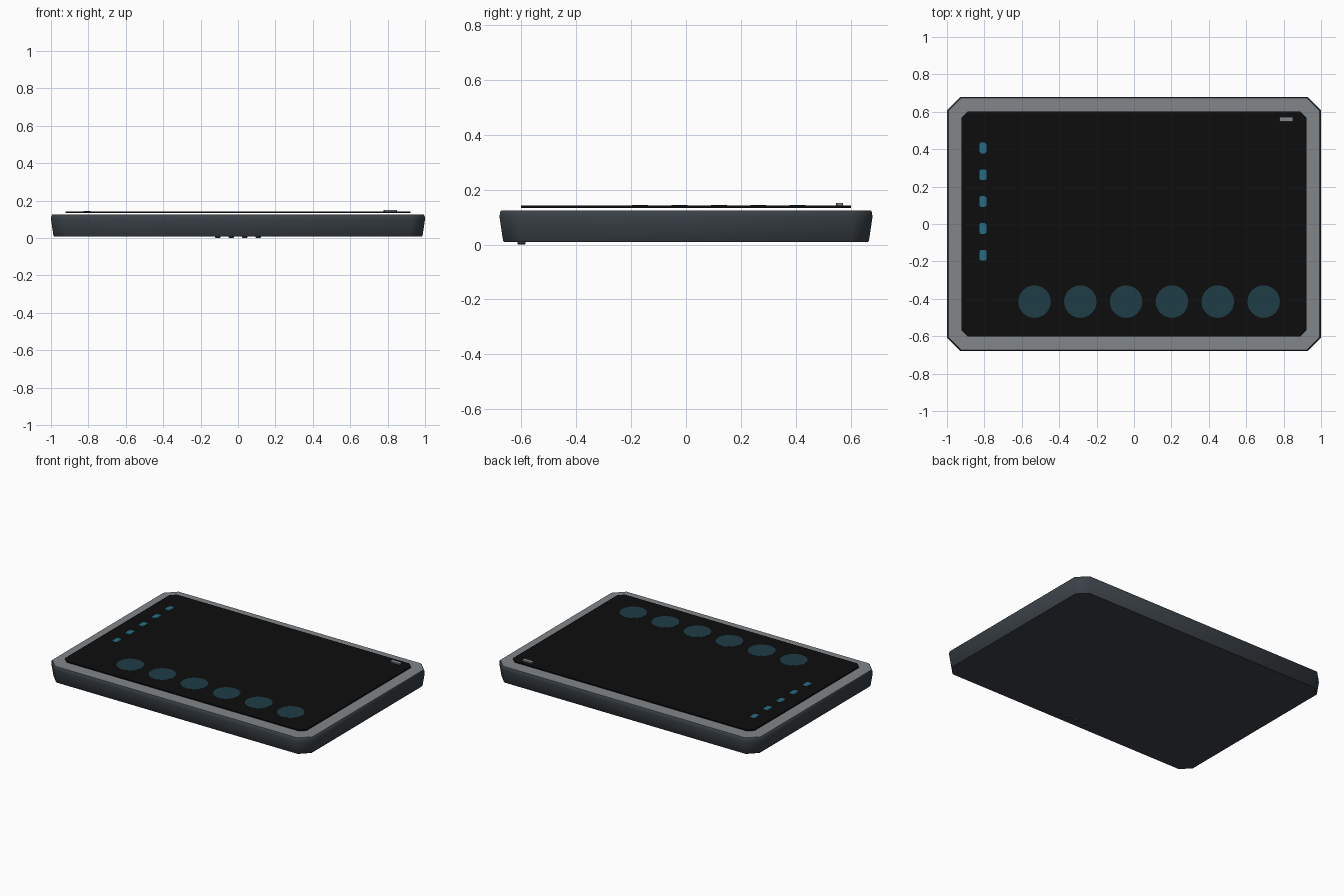
import bpy, bmesh, math

if "Cube" in bpy.data.objects:
    bpy.data.objects.remove(bpy.data.objects["Cube"])


def material(name, rgb):
    m = bpy.data.materials.new(name)
    m.diffuse_color = (*rgb, 1)
    m.use_nodes = True
    m.node_tree.nodes["Principled BSDF"].inputs["Base Color"].default_value = m.diffuse_color
    return m


CASE = material("dark slate", (0.042, 0.053, 0.063))
RIM = material("mid grey", (0.22, 0.24, 0.255))
GLASS = material("screen black", (0.004, 0.004, 0.004))
TEAL = material("teal", (0.018, 0.15, 0.235))
DIM = material("dim teal", (0.013, 0.045, 0.062))
PIN = material("pin grey", (0.06, 0.065, 0.07))


def chamfered(hx, hy, c):
    """Corner points of a rectangle with cut corners."""
    return [(hx, -hy + c), (hx, hy - c), (hx - c, hy), (-hx + c, hy),
            (-hx, hy - c), (-hx, -hy + c), (-hx + c, -hy), (hx - c, -hy)]


def disc(r, n):
    return [(r * math.cos(2 * math.pi * i / n), r * math.sin(2 * math.pi * i / n))
            for i in range(n)]


def loft(name, rings, mats, at=(0, 0), smooth=False):
    """Closed solid through stacked outlines [(z, points), ...]; last material on the top."""
    bm = bmesh.new()
    loops = [[bm.verts.new((x + at[0], y + at[1], z)) for x, y in pts] for z, pts in rings]
    n = len(loops[0])
    for a, b in zip(loops, loops[1:]):
        for i in range(n):
            j = (i + 1) % n
            bm.faces.new((a[i], a[j], b[j], b[i])).smooth = smooth
    bm.faces.new(loops[0][::-1])
    bm.faces.new(loops[-1]).material_index = len(mats) - 1
    me = bpy.data.meshes.new(name)
    bm.to_mesh(me)
    bm.free()
    for m in mats:
        me.materials.append(m)
    ob = bpy.data.objects.new(name, me)
    bpy.context.collection.objects.link(ob)
    return ob


def plate(name, pts, z0, z1, mat, at=(0, 0)):
    return loft(name, [(z0, pts), (z1, pts)], [mat], at)


# Case: cut-corner slab tapering to the bottom, softened edges, grey top face
profile = [(0.009, 0.017), (0.014, 0.013), (0.10, 0.0), (0.118, 0.002), (0.125, 0.007)]
loft("case", [(z, chamfered(1 - d, 0.68 - d, 0.072 - 0.58 * d)) for z, d in profile],
     [CASE, RIM], smooth=True)

# Screen: thin plate held just above the case
plate("screen", chamfered(0.922, 0.602, 0.034), 0.134, 0.142, GLASS)

# Indicator column on the left of the screen
for i in range(5):
    plate(f"side_key_{i + 1}", chamfered(0.019, 0.029, 0.008), 0.141, 0.1435, TEAL,
          (-0.808, 0.407 - 0.1435 * i))

# Row of round icons along the lower edge
for i in range(6):
    plate(f"round_icon_{i + 1}", disc(0.087, 24), 0.141, 0.1427, DIM,
          (-0.532 + 0.245 * i, -0.415))

# Small status block in the far right corner
plate("status_block", chamfered(0.036, 0.013, 0.003), 0.141, 0.151, RIM, (0.815, 0.56))

# Contact pins under the front edge
for i in range(4):
    loft(f"contact_pin_{i + 1}", [(0.0, disc(0.011, 12)), (0.004, disc(0.015, 12)),
                                  (0.012, disc(0.015, 12))], [PIN],
         (-0.108 + 0.072 * i, -0.6))
